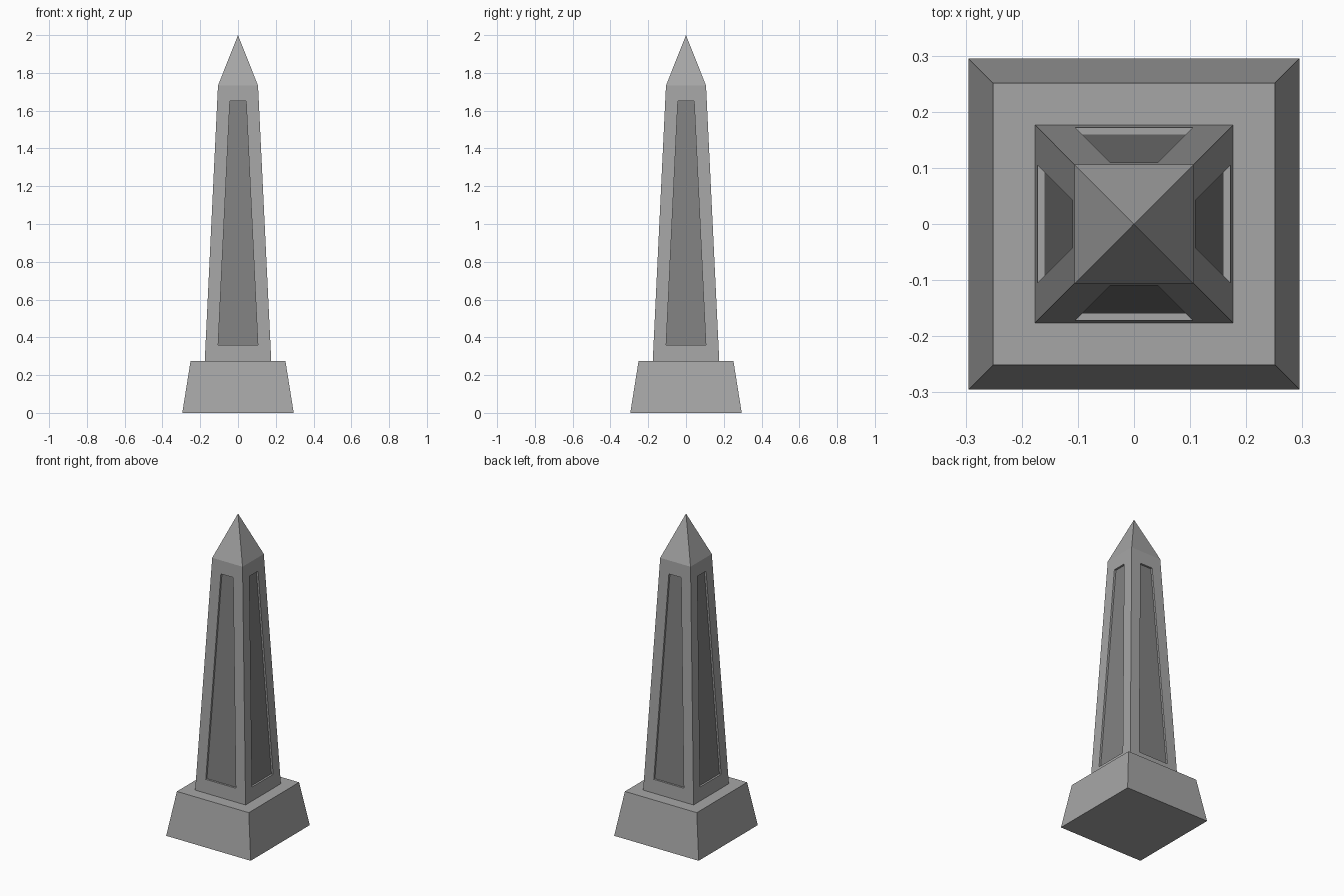
import bpy, bmesh
from math import pi, sqrt
from mathutils import Matrix

if "Cube" in bpy.data.objects:
    bpy.data.objects.remove(bpy.data.objects["Cube"], do_unlink=True)


def material(name, value):
    mat = bpy.data.materials.new(name)
    mat.use_nodes = True
    color = (value, value, value, 1)
    mat.diffuse_color = color
    mat.node_tree.nodes["Principled BSDF"].inputs["Base Color"].default_value = color
    return mat


stone = material("light_stone", 0.38)
dark_stone = material("dark_stone", 0.22)


def finish(name, bm, *mats):
    bmesh.ops.recalc_face_normals(bm, faces=bm.faces)
    mesh = bpy.data.meshes.new(name)
    bm.to_mesh(mesh)
    bm.free()
    for mat in mats:
        mesh.materials.append(mat)
    obj = bpy.data.objects.new(name, mesh)
    bpy.context.collection.objects.link(obj)
    return obj


def square_frustum(name, low, high, z0, z1):
    """Four-sided tapering block given by its half widths and heights."""
    bm = bmesh.new()
    turn = Matrix.Translation((0, 0, (z0 + z1) / 2)) @ Matrix.Rotation(pi / 4, 4, "Z")
    bmesh.ops.create_cone(bm, cap_ends=True, segments=4, radius1=low * sqrt(2),
                          radius2=high * sqrt(2), depth=z1 - z0, matrix=turn)
    bmesh.ops.remove_doubles(bm, verts=bm.verts, dist=0.0001)
    return finish(name, bm, stone)


# Plinth and pointed cap
BASE_Z, TOP_Z = 0.275, 1.733
LOW, HIGH = 0.176, 0.106
square_frustum("plinth", 0.295, 0.251, 0, BASE_Z)
square_frustum("pointed_cap", HIGH, 0, TOP_Z, 2.0)


# Tapering shaft with a sunken dark panel on every side
def half_width(z):
    return LOW + (HIGH - LOW) * (z - BASE_Z) / (TOP_Z - BASE_Z)


def quad(bm, z0, z1, margin, depth):
    corners = [(-1, z0), (1, z0), (1, z1), (-1, z1)]
    return [bm.verts.new((s * (half_width(z) - margin), depth - half_width(z), z))
            for s, z in corners]


MARGIN, RECESS = 0.067, 0.012
bm = bmesh.new()
for side in range(4):
    rim = quad(bm, BASE_Z, TOP_Z, 0, 0)
    edge = quad(bm, 0.36, 1.65, MARGIN, 0)
    floor = quad(bm, 0.36, 1.65, MARGIN, RECESS)
    for outer, inner in ((rim, edge), (edge, floor)):
        for i in range(4):
            j = (i + 1) % 4
            bm.faces.new((outer[i], outer[j], inner[j], inner[i]))
    bm.faces.new(floor).material_index = 1
    bmesh.ops.rotate(bm, verts=rim + edge + floor, cent=(0, 0, 0),
                     matrix=Matrix.Rotation(side * pi / 2, 3, "Z"))
bmesh.ops.remove_doubles(bm, verts=bm.verts, dist=0.0001)
finish("shaft", bm, stone, dark_stone)
